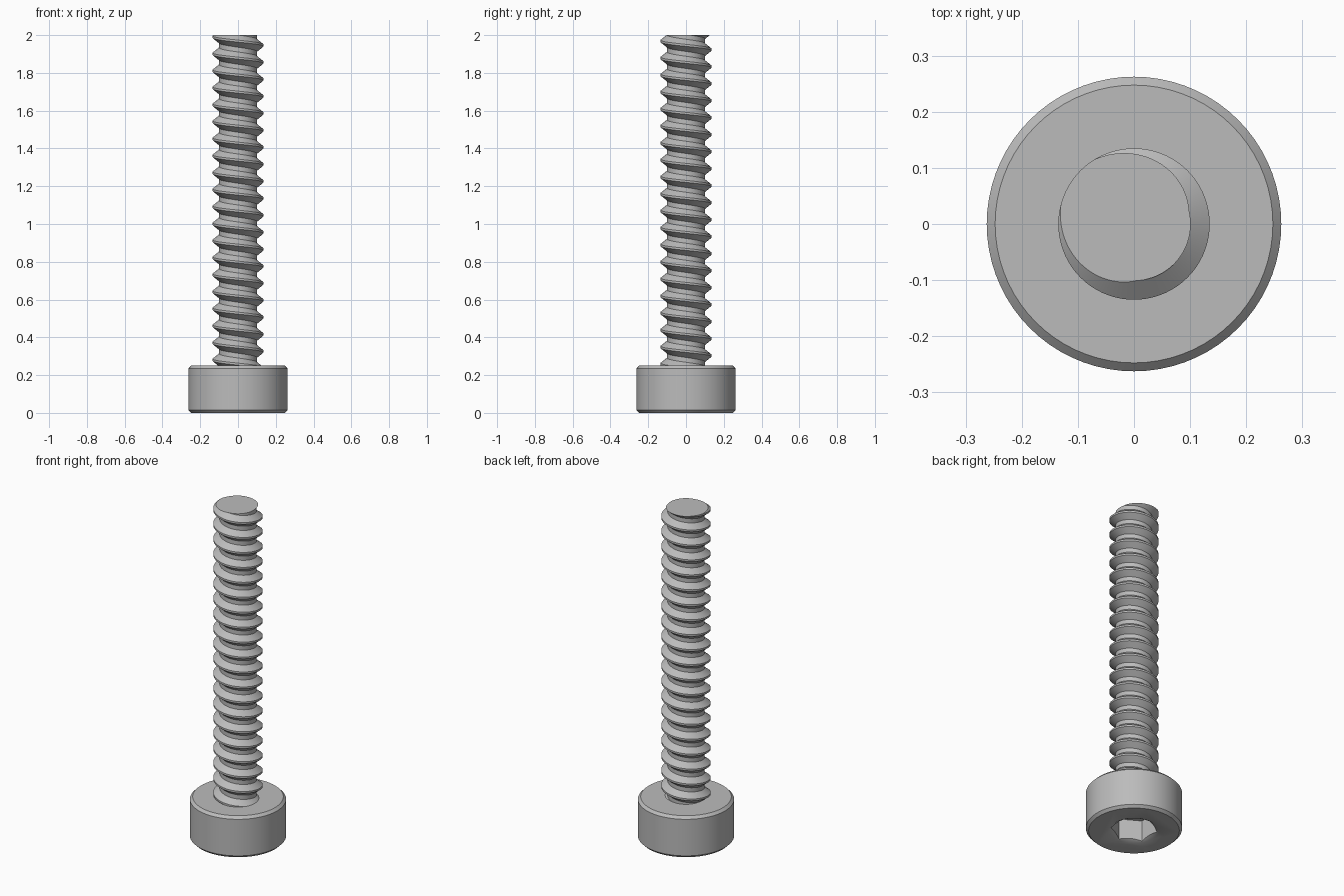
import bpy
import bmesh
from math import cos, sin, pi, radians

cube = bpy.data.objects.get("Cube")
if cube:
    bpy.data.objects.remove(cube, do_unlink=True)

HEAD_R, HEAD_H, CHAMFER = 0.2625, 0.25, 0.015
TOP, CREST_R, ROOT_R = 2.0, 0.135, 0.101
PITCH = 0.09
CREST_ANGLE = radians(143)      # where the crest meets the flat tip
SIDES = 72

steel = bpy.data.materials.new("steel_grey")
steel.use_nodes = True
steel.diffuse_color = (0.5, 0.5, 0.5, 1)
steel.node_tree.nodes["Principled BSDF"].inputs["Base Color"].default_value = (0.5, 0.5, 0.5, 1)


def make_object(name, bm):
    bmesh.ops.recalc_face_normals(bm, faces=bm.faces)
    mesh = bpy.data.meshes.new(name)
    bm.to_mesh(mesh)
    bm.free()
    mesh.materials.append(steel)
    obj = bpy.data.objects.new(name, mesh)
    bpy.context.collection.objects.link(obj)
    return obj


def lathe(name, profile, sides, turn=0.0):
    """Solid of rings (radius, height) with flat end caps."""
    bm = bmesh.new()
    angles = [turn + 2 * pi * i / sides for i in range(sides)]
    rings = [[bm.verts.new((r * cos(a), r * sin(a), z)) for a in angles]
             for r, z in profile]
    for low, high in zip(rings, rings[1:]):
        for i in range(sides):
            j = (i + 1) % sides
            bm.faces.new((low[i], low[j], high[j], high[i]))
    bm.faces.new(rings[0])
    bm.faces.new(rings[-1])
    return make_object(name, bm)


def activate(obj):
    bpy.ops.object.select_all(action='DESELECT')
    obj.select_set(True)
    bpy.context.view_layer.objects.active = obj


def smooth(obj):
    activate(obj)
    bpy.ops.object.shade_smooth_by_angle(angle=radians(30))


# Chamfered cylindrical head
head = lathe("head", [(HEAD_R - CHAMFER, 0), (HEAD_R, CHAMFER),
                      (HEAD_R, HEAD_H - CHAMFER), (HEAD_R - CHAMFER, HEAD_H)], SIDES)

# Hexagonal drive socket with a countersunk mouth
socket = lathe("socket_cutter", [(0.128, -0.05), (0.128, 0.13)], 6, pi / 6)
mouth = lathe("mouth_cutter", [(0.17, -0.02), (0.10, 0.02)], SIDES)
for cutter in (socket, mouth):
    cutter.hide_render = True
    activate(head)
    cut = head.modifiers.new("cut", 'BOOLEAN')
    cut.operation = 'DIFFERENCE'
    cut.solver = 'EXACT'
    cut.object = cutter
    bpy.ops.object.modifier_apply(modifier=cut.name)
    bpy.data.objects.remove(cutter, do_unlink=True)
smooth(head)

# Threaded shaft: one tooth outline repeated along the axis and swept helically
tooth = [(CREST_R, -0.06), (CREST_R, 0.06), (ROOT_R, 0.36), (ROOT_R, 0.64)]
turns = int((TOP - HEAD_H) / PITCH) + 5
bm = bmesh.new()
columns = []
for i in range(SIDES + 1):
    angle = 2 * pi * i / SIDES
    lift = TOP - (angle - CREST_ANGLE) / (2 * pi) * PITCH
    columns.append([bm.verts.new((r * cos(angle), r * sin(angle), lift + (t + k) * PITCH))
                    for k in range(3 - turns, 3) for r, t in tooth])
for a, b in zip(columns, columns[1:]):
    for n in range(len(a) - 1):
        bm.faces.new((a[n], b[n], b[n + 1], a[n + 1]))
bmesh.ops.remove_doubles(bm, verts=bm.verts, dist=0.0001)

# Trim the shaft flat at the tip and just inside the head, then cap it
for height, up in ((TOP, 1), (HEAD_H - 0.01, -1)):
    bmesh.ops.bisect_plane(bm, geom=bm.verts[:] + bm.edges[:] + bm.faces[:], dist=1e-6,
                           plane_co=(0, 0, height), plane_no=(0, 0, up), clear_outer=True)
    rim = [e for e in bm.edges if e.is_boundary
           and all(abs(v.co.z - height) < 1e-4 for v in e.verts)]
    bmesh.ops.holes_fill(bm, edges=rim, sides=0)
shaft = make_object("threaded_shaft", bm)
smooth(shaft)
